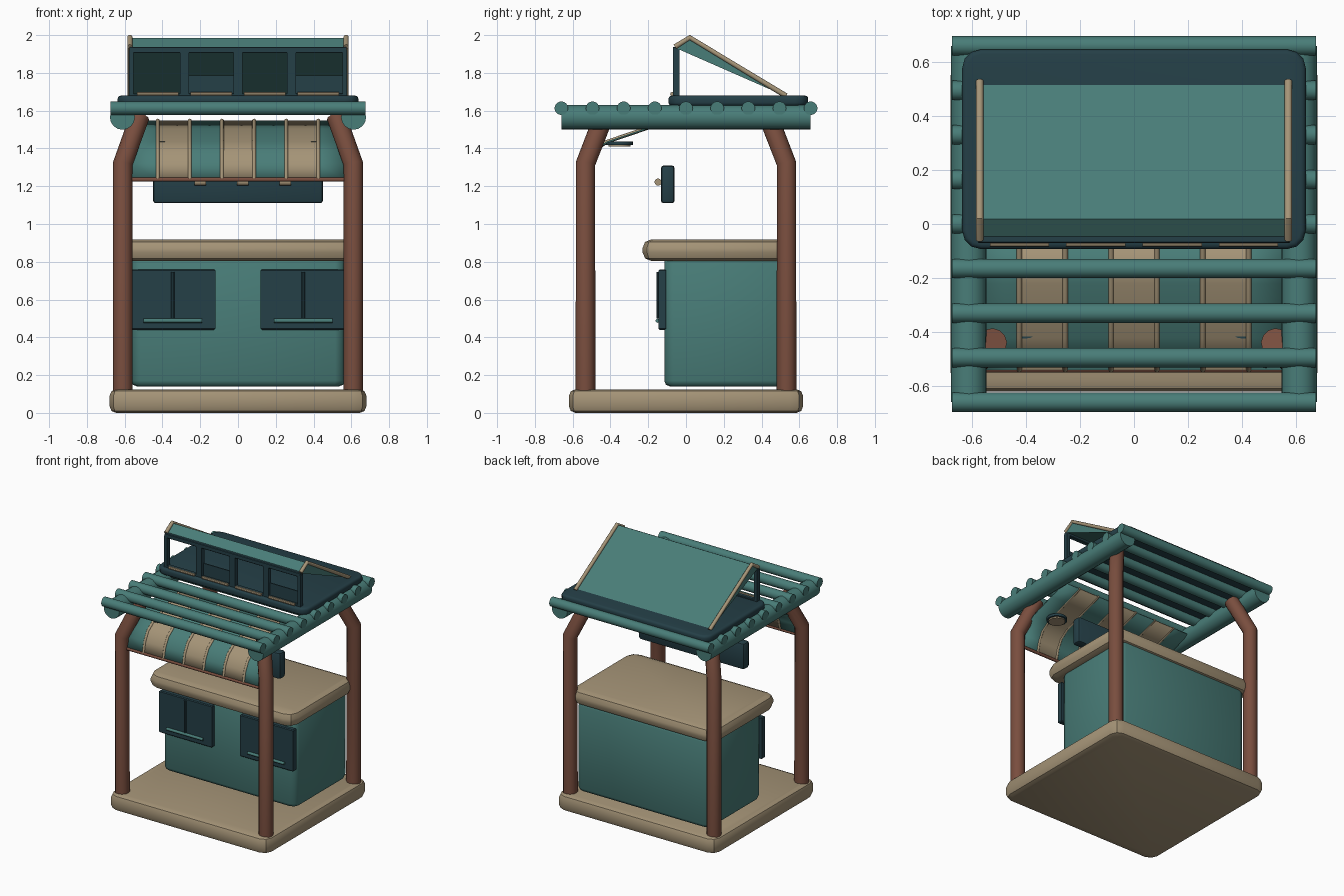
import bpy, bmesh, math
from mathutils import Vector, Matrix

cube = bpy.data.objects.get("Cube")
if cube:
    bpy.data.objects.remove(cube, do_unlink=True)


def material(name, r, g, b):
    m = bpy.data.materials.new(name)
    m.use_nodes = True
    m.diffuse_color = (r, g, b, 1)
    m.node_tree.nodes["Principled BSDF"].inputs["Base Color"].default_value = (r, g, b, 1)
    return m


TEAL = material("teal paint", 0.066, 0.205, 0.188)
DARK = material("dark slate", 0.018, 0.050, 0.063)
TAN = material("pale wood", 0.376, 0.296, 0.185)
BROWN = material("red brown wood", 0.190, 0.075, 0.048)


def finish(bm, name, mats, angle=40):
    bmesh.ops.recalc_face_normals(bm, faces=bm.faces)
    me = bpy.data.meshes.new(name)
    bm.to_mesh(me)
    bm.free()
    for m in mats:
        me.materials.append(m)
    ob = bpy.data.objects.new(name, me)
    bpy.context.collection.objects.link(ob)
    smooth(ob, angle)
    return ob


def smooth(ob, angle):
    bpy.ops.object.select_all(action='DESELECT')
    ob.select_set(True)
    bpy.context.view_layer.objects.active = ob
    if angle:
        bpy.ops.object.shade_smooth_by_angle(angle=math.radians(angle))


def box(name, mat, x, y, z, corner=0, edge=0, segs=2, angle=40):
    """Box from (min, max) ranges, with rounded plan corners and softened rims."""
    bm = bmesh.new()
    bmesh.ops.create_cube(bm, size=1)
    for v in bm.verts:
        for i, (lo, hi) in enumerate((x, y, z)):
            v.co[i] = lo if v.co[i] < 0 else hi
    if corner:
        upright = [e for e in bm.edges if abs(e.verts[0].co.z - e.verts[1].co.z) > 1e-4]
        bmesh.ops.bevel(bm, geom=upright, offset=corner, segments=segs, profile=0.5, affect='EDGES')
    if edge:
        rims = [e for e in bm.edges if abs(e.verts[0].co.z - e.verts[1].co.z) < 1e-4]
        bmesh.ops.bevel(bm, geom=rims, offset=edge, segments=segs, profile=0.5, affect='EDGES')
    return finish(bm, name, [mat], angle)


def rod(name, mat, start, end, radius, sides=16):
    a, b = Vector(start), Vector(end)
    turn = (b - a).to_track_quat('Z', 'Y').to_matrix().to_4x4()
    bm = bmesh.new()
    bmesh.ops.create_cone(bm, cap_ends=True, segments=sides, radius1=radius, radius2=radius,
                          depth=(b - a).length, matrix=Matrix.Translation((a + b) / 2) @ turn)
    return finish(bm, name, [mat])


def tube(name, mat, points, radius):
    cu = bpy.data.curves.new(name, 'CURVE')
    cu.dimensions = '3D'
    cu.bevel_depth = radius
    cu.bevel_resolution = 4
    cu.use_fill_caps = True
    sp = cu.splines.new('POLY')
    sp.points.add(len(points) - 1)
    for p, co in zip(sp.points, points):
        p.co = (*co, 1)
    cu.materials.append(mat)
    ob = bpy.data.objects.new(name, cu)
    bpy.context.collection.objects.link(ob)
    smooth(ob, 0)
    bpy.ops.object.convert(target='MESH')
    smooth(bpy.context.object, 35)


# Ground platform and counter
box("platform", TAN, (-.68, .68), (-.62, .62), (0, .125), .07, .035)
box("counter_body", TEAL, (-.565, .565), (-.115, .53), (.14, .83), .05, .03, angle=60)
box("counter_top", TAN, (-.62, .62), (-.23, .55), (.805, .918), .08, .045)

# Bent corner posts and the long side beams
for sx, side in ((-1, "right"), (1, "left")):
    for sy, end in ((-1, "front"), (1, "back")):
        tube(f"{end}_{side}_post", BROWN,
             [(sx * .61, sy * .532, .11), (sx * .61, sy * .532, 1.32),
              (sx * .52, sy * .435, 1.57)], .052)
    rod(f"{side}_beam", TEAL, (sx * .612, -.66, 1.565), (sx * .612, .66, 1.565), .066)

# Pergola slats
for i in range(9):
    y = (i - 4) * .165
    rod(f"roof_slat_{i + 1}", TEAL, (-.675, y, 1.613), (.675, y, 1.613), .036)

# Cupboard doors with a centre bar and a handle
for sx, side in ((-1, "right"), (1, "left")):
    c = sx * .345
    box(f"{side}_door", DARK, (c - .225, c + .225), (-.145, -.105), (.44, .76), 0, .006, 1)
    rod(f"{side}_door_bar", DARK, (c, -.147, .5), (c, -.147, .745), .01, 8)
    rod(f"{side}_door_handle", TEAL, (c - .155, -.15, .488), (c + .155, -.15, .488), .011, 10)

# Hanging rack with knobs
box("hanging_rack", DARK, (-.45, .45), (-.133, -.06), (1.11, 1.31), .02, .015)
for i in range(3):
    x = -.2 + i * .225
    rod(f"rack_knob_{i + 1}", TAN, (x - .03, -.148, 1.222), (x + .03, -.148, 1.222), .019, 12)

# Striped awning, ribs and front rail
profile = [(-.08, 1.545), (-.22, 1.5), (-.42, 1.432), (-.485, 1.385), (-.52, 1.32), (-.54, 1.235)]
columns = [-.56, -.425, -.255, -.085, .085, .255, .425, .56]
bm = bmesh.new()
grid = [[bm.verts.new((x, y, z)) for y, z in profile] for x in columns]
for i in range(len(columns) - 1):
    for j in range(len(profile) - 1):
        f = bm.faces.new((grid[i][j], grid[i + 1][j], grid[i + 1][j + 1], grid[i][j + 1]))
        f.material_index = i % 2
awning = finish(bm, "awning", [TEAL, TAN])
mod = awning.modifiers.new("thickness", 'SOLIDIFY')
mod.thickness = .008
mod.offset = 0
for i, x in enumerate(columns[1:-1]):
    tube(f"awning_rib_{i + 1}", TAN, [(x, y, z + .003) for y, z in profile], .01)
rod("awning_rail", BROWN, (-.56, -.54, 1.235), (.56, -.54, 1.235), .011, 10)

# Round lamps under the awning
for sx, side in ((-1, "right"), (1, "left")):
    rod(f"{side}_lamp", DARK, (sx * .405, -.353, 1.418), (sx * .405, -.353, 1.437), .072, 20)
    rod(f"{side}_lamp_lens", TAN, (sx * .405, -.353, 1.409), (sx * .405, -.353, 1.42), .058, 20)

# Skylight curb
box("skylight_curb", DARK, (-.637, .637), (-.093, .647), (1.625, 1.68), .07, .018, 3)

# Skylight roof wedge
bm = bmesh.new()
section = [(-.055, 1.932), (.018, 1.985), (.515, 1.682)]
ends = [[bm.verts.new((x, y, z)) for y, z in section] for x in (-.575, .575)]
bm.faces.new(ends[0])
bm.faces.new(ends[1])
for i in range(3):
    j = (i + 1) % 3
    bm.faces.new((ends[0][i], ends[0][j], ends[1][j], ends[1][i]))
finish(bm, "skylight_roof", [TEAL], 20)
for sx, side in ((-1, "right"), (1, "left")):
    tube(f"{side}_roof_trim", TAN,
         [(sx * .572, -.058, 1.938), (sx * .572, .02, 1.987), (sx * .572, .53, 1.678)], .014)

# Skylight window frame, sills and lower shades
FRAME = (-.07, -.035)
box("window_top_rail", DARK, (-.575, .575), FRAME, (1.905, 1.938), 0, .004, 1)
box("window_bottom_rail", DARK, (-.575, .575), FRAME, (1.67, 1.692), 0, .004, 1)
for i in range(5):
    x = (i - 2) * .283
    w = .023 if 0 < i < 4 else .012
    box(f"window_mullion_{i + 1}", DARK, (x - w, x + w), FRAME, (1.68, 1.92))
for i in range(4):
    x = (i - 1.5) * .283
    rod(f"window_sill_{i + 1}", TAN, (x - .11, -.073, 1.688), (x + .11, -.073, 1.688), .011, 8)
    if i % 2:
        box(f"window_shade_{i + 1}", DARK, (x - .13, x + .13), (-.05, -.042), (1.685, 1.785))
